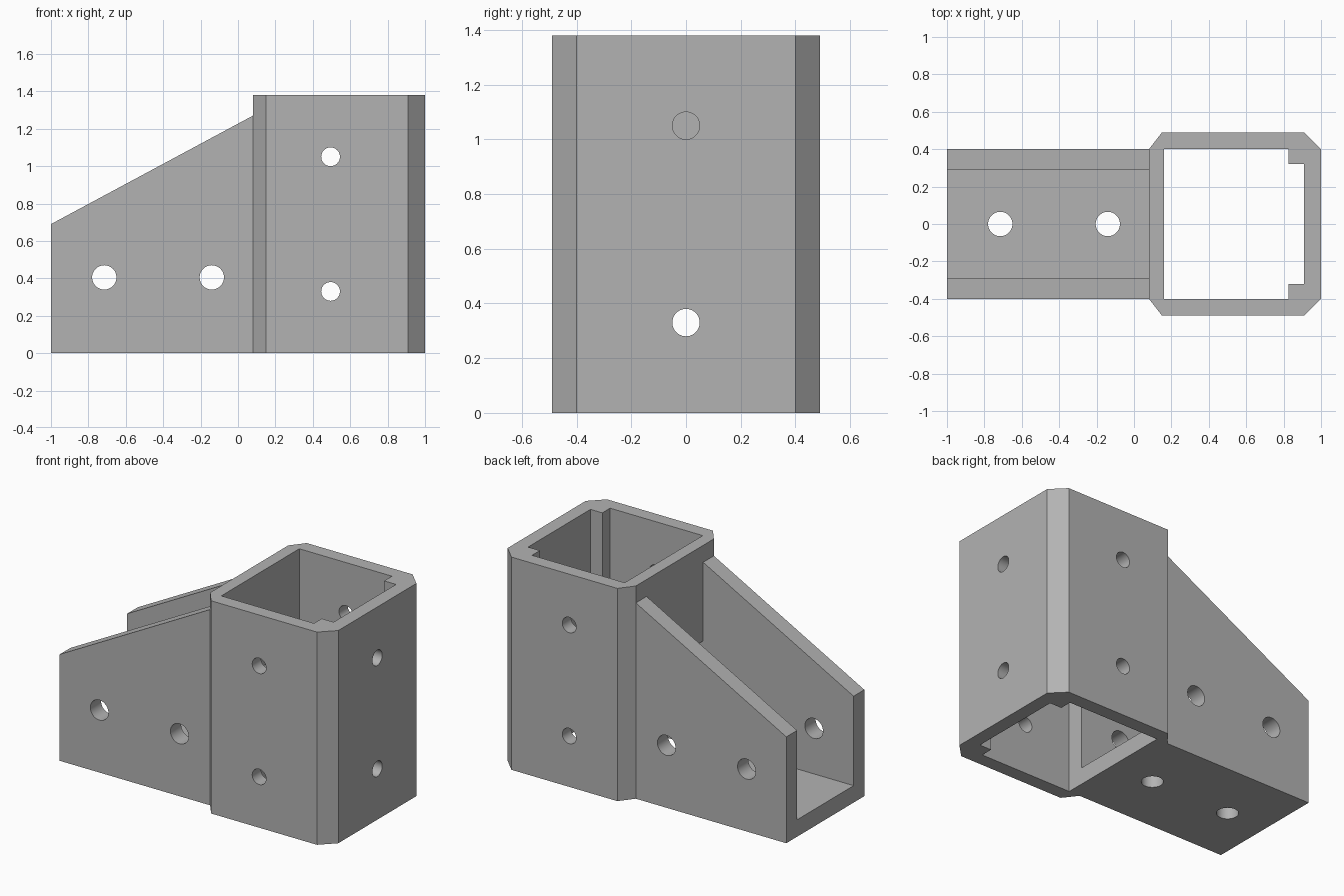
import bpy, bmesh
from mathutils import Vector, Matrix

cube = bpy.data.objects.get("Cube")
if cube:
    bpy.data.objects.remove(cube, do_unlink=True)

grey = bpy.data.materials.new("plain grey")
grey.use_nodes = True
colour = (0.45, 0.45, 0.45, 1)
grey.diffuse_color = colour
grey.node_tree.nodes["Principled BSDF"].inputs["Base Color"].default_value = colour


def finish(bm, name):
    bmesh.ops.recalc_face_normals(bm, faces=bm.faces)
    mesh = bpy.data.meshes.new(name)
    bm.to_mesh(mesh)
    bm.free()
    mesh.materials.append(grey)
    obj = bpy.data.objects.new(name, mesh)
    bpy.context.collection.objects.link(obj)
    return obj


def prism(name, points, along):
    """Extrude a closed 3D outline along a vector."""
    bm = bmesh.new()
    face = bm.faces.new([bm.verts.new(p) for p in points])
    new = bmesh.ops.extrude_face_region(bm, geom=[face])["geom"]
    moved = [v for v in new if isinstance(v, bmesh.types.BMVert)]
    bmesh.ops.translate(bm, verts=moved, vec=along)
    return finish(bm, name)


def box(name, low, high):
    (x0, y0, z0), (x1, y1, z1) = low, high
    base = [(x0, y0, z0), (x1, y0, z0), (x1, y1, z0), (x0, y1, z0)]
    return prism(name, base, (0, 0, z1 - z0))


def drill(name, start, end, radius):
    start, end = Vector(start), Vector(end)
    axis = end - start
    bm = bmesh.new()
    turn = axis.to_track_quat("Z", "Y").to_matrix().to_4x4()
    bmesh.ops.create_cone(bm, cap_ends=True, segments=48, radius1=radius,
                          radius2=radius, depth=axis.length,
                          matrix=Matrix.Translation((start + end) / 2) @ turn)
    return finish(bm, name)


def combine(target, tool, operation="DIFFERENCE"):
    tool.hide_render = True
    mod = target.modifiers.new("cut", "BOOLEAN")
    mod.operation, mod.solver, mod.object = operation, "EXACT", tool
    bpy.context.view_layer.objects.active = target
    bpy.ops.object.modifier_apply(modifier=mod.name)
    bpy.data.objects.remove(tool, do_unlink=True)


def mirrored(half):
    """Close a half outline in plan by mirroring it across y = 0."""
    return half + [(x, -y) for x, y in reversed(half)]


HEIGHT = 1.38
# Chamfered post socket
outer = mirrored([(0.08, 0.4), (0.15, 0.49), (0.91, 0.49), (1.0, 0.4)])
bracket = prism("post_bracket", [(x, y, 0) for x, y in outer], (0, 0, HEIGHT))

# Sloped side channel
side = [(-1, 0), (0.12, 0), (0.12, 1.29), (0.08, 1.27), (-1, 0.69)]
channel = prism("channel", [(x, -0.4, z) for x, z in side], (0, 0.8, 0))
combine(bracket, channel, "UNION")

# Socket bore with two square corner ribs
inner = mirrored([(0.16, 0.4), (0.825, 0.4), (0.825, 0.32), (0.91, 0.32)])
combine(bracket, prism("bore", [(x, y, -0.2) for x, y in inner], (0, 0, 2)))

# Channel trough and the window into the socket
combine(bracket, box("trough", (-1.2, -0.29, 0.11), (0.08, 0.29, 1.6)))
combine(bracket, box("window", (0.0, -0.29, 0.11), (0.3, 0.29, 0.76)))

# Bolt holes in the channel sides and floor
for x in (-0.715, -0.14):
    combine(bracket, drill("side_hole", (x, -1, 0.405), (x, 1, 0.405), 0.065))
    combine(bracket, drill("floor_hole", (x, 0, -0.2), (x, 0, 0.25), 0.065))

# Screw holes in three socket walls
for z in (0.33, 1.05):
    combine(bracket, drill("cross_hole", (0.495, -1, z), (0.495, 1, z), 0.05))
    combine(bracket, drill("end_hole", (0.6, 0, z), (1.2, 0, z), 0.05))

# Smooth hole walls, crisp edges
bpy.ops.object.select_all(action="DESELECT")
bracket.select_set(True)
bpy.context.view_layer.objects.active = bracket
bpy.ops.object.shade_smooth_by_angle(angle=0.5)
